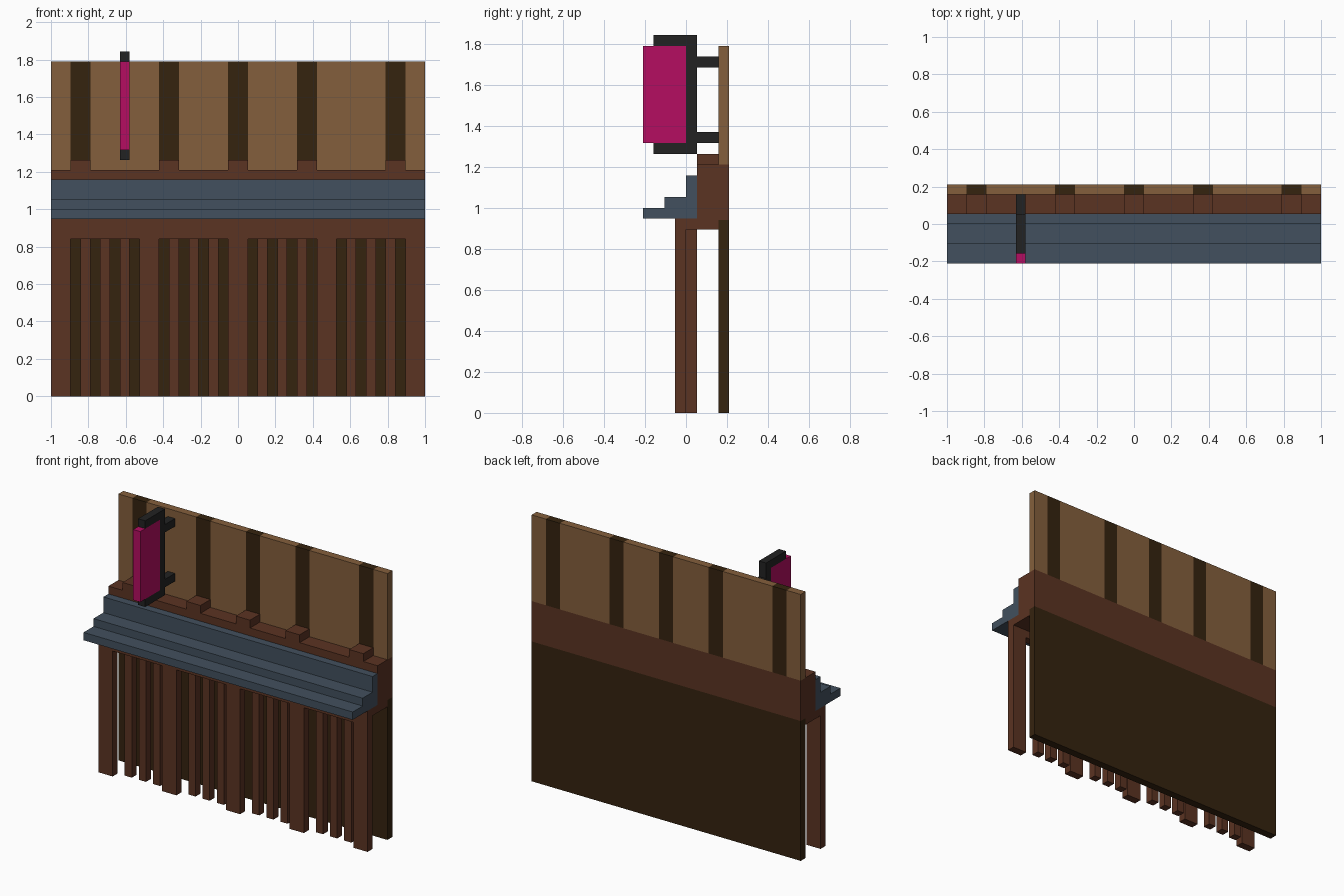
import bpy, bmesh
from mathutils import Vector

cube = bpy.data.objects.get("Cube")
if cube:
    bpy.data.objects.remove(cube, do_unlink=True)

U = 2 / 38  # one building block; x runs 0..38, y runs -4..4, z runs 0..35


def material(name, rgb):
    m = bpy.data.materials.new(name)
    m.use_nodes = True
    lin = [((c / 255 + 0.055) / 1.055) ** 2.4 for c in rgb] + [1]
    m.diffuse_color = lin
    m.node_tree.nodes["Principled BSDF"].inputs["Base Color"].default_value = lin
    return m


brown = material("red brown wood", (91, 51, 34))
tan = material("tan wood", (132, 95, 60))
dark = material("dark wood", (53, 35, 15))
slate = material("slate blue", (66, 80, 94))
black = material("black iron", (34, 34, 34))
magenta = material("magenta cloth", (181, 13, 97))


def finish(name, bm, mats):
    bmesh.ops.recalc_face_normals(bm, faces=bm.faces)
    mesh = bpy.data.meshes.new(name)
    bm.to_mesh(mesh)
    bm.free()
    for m in mats:
        mesh.materials.append(m)
    ob = bpy.data.objects.new(name, mesh)
    bpy.context.collection.objects.link(ob)
    return ob


def extrude_profile(name, points, x0, x1, mat):
    """Extrude a (y, z) outline from x0 to x1, in block units."""
    bm = bmesh.new()
    face = bm.faces.new([bm.verts.new(((x0 - 19) * U, y * U, z * U)) for y, z in points])
    ext = bmesh.ops.extrude_face_region(bm, geom=[face])["geom"]
    moved = [v for v in ext if isinstance(v, bmesh.types.BMVert)]
    bmesh.ops.translate(bm, verts=moved, vec=((x1 - x0) * U, 0, 0))
    return finish(name, bm, [mat])


def box(name, x0, x1, y0, y1, z0, z1, mat):
    return extrude_profile(name, [(y0, z0), (y1, z0), (y1, z1), (y0, z1)], x0, x1, mat)


# Back wall: dark base, brown band, tan planks with dark uprights
uprights = [2, 11, 18, 25, 34]
base_top, band_top = 17.85, 23
wall = box("back_wall", 0, 38, 3, 4, 0, 34, tan)
bm = bmesh.new()
bm.from_mesh(wall.data)
cuts = [((0, 0, z * U), (0, 0, 1)) for z in (base_top, band_top)]
cuts += [(((x + s - 19) * U, 0, 0), (1, 0, 0)) for x in uprights for s in (0, 2)]
for co, no in cuts:
    bmesh.ops.bisect_plane(bm, geom=bm.verts[:] + bm.edges[:] + bm.faces[:],
                           plane_co=Vector(co), plane_no=Vector(no))
for f in bm.faces:
    c = f.calc_center_median() / U
    if c.z < base_top:
        f.material_index = 1
    elif c.z < band_top:
        f.material_index = 2
    else:
        f.material_index = int(any(x < c.x + 19 < x + 2 for x in uprights))
bm.to_mesh(wall.data)
bm.free()
wall.data.materials.append(dark)
wall.data.materials.append(brown)

# Main beam and the blocks at the foot of each upright
extrude_profile("main_beam", [(0, 17), (3, 17), (3, 23), (1, 23), (1, 18), (0, 18)], 0, 38, brown)
for x in uprights:
    box("upright_foot", x, x + 2, 1, 3, 23, 24, brown)

# Stepped ledge
steps = [(-4, 18), (1, 18), (1, 22), (0, 22), (0, 20), (-2, 20), (-2, 19), (-4, 19)]
extrude_profile("stepped_ledge", steps, 0, 38, slate)

# Front header, wide pillars and the recessed slats between them
box("front_header", 0, 38, -1, 0, 16, 18, brown)
for x in range(0, 37, 9):
    box("front_pillar", x, x + 2, -1, 0, 0, 16, brown)
for bay in range(0, 36, 9):
    for s in (3, 5, 7):
        box("slat", bay + s, bay + s + 1, 0, 1, 0, 17, brown)

# Hanging banner on a C-shaped bracket with two wall arms
bracket = [(-3, 24), (1, 24), (1, 35), (-3, 35), (-3, 34), (0, 34), (0, 25), (-3, 25)]
extrude_profile("banner_bracket", bracket, 7, 8, black)
for z in (25, 32):
    box("bracket_arm", 7, 8, 1, 3, z, z + 1, black)
box("banner", 7, 8, -4, 0, 25, 34, magenta)
